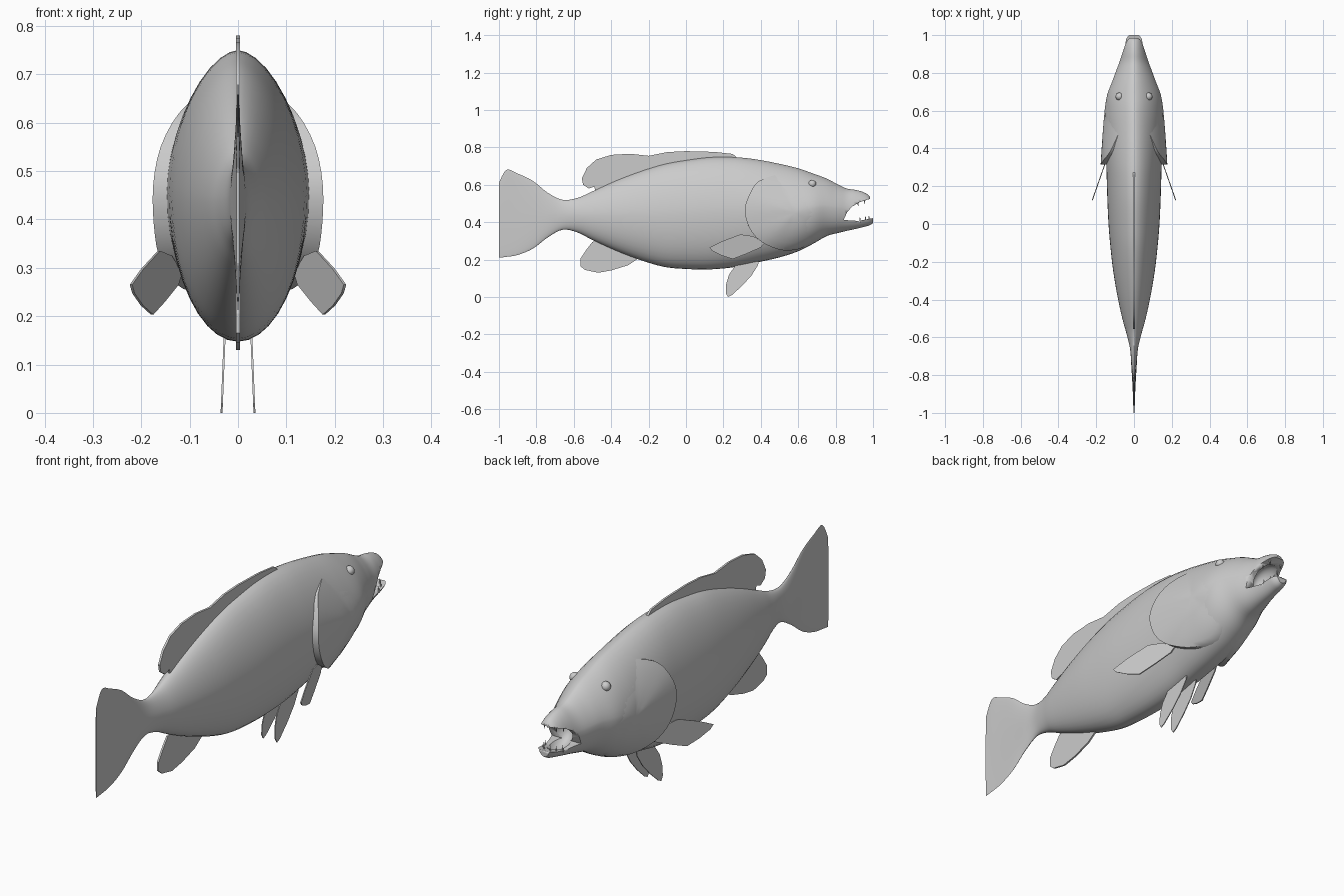
import bpy, bmesh, math
from mathutils import Vector

if "Cube" in bpy.data.objects:
    bpy.data.objects.remove(bpy.data.objects["Cube"])

skin = bpy.data.materials.new("grey_skin")
skin.diffuse_color = (0.6, 0.6, 0.6, 1)
skin.use_nodes = True
skin.node_tree.nodes["Principled BSDF"].inputs["Base Color"].default_value = skin.diffuse_color


def finish(name, bm, angle=40):
    bmesh.ops.recalc_face_normals(bm, faces=bm.faces[:])
    me = bpy.data.meshes.new(name)
    bm.to_mesh(me)
    bm.free()
    ob = bpy.data.objects.new(name, me)
    bpy.context.collection.objects.link(ob)
    me.materials.append(skin)
    bpy.ops.object.select_all(action='DESELECT')
    ob.select_set(True)
    bpy.context.view_layer.objects.active = ob
    bpy.ops.object.shade_smooth_by_angle(angle=math.radians(angle))
    return ob


def plate(name, outline, x_at, thick):
    """Flat fin from a (y, z) outline; x_at gives its sideways position."""
    bm = bmesh.new()
    sides = []
    for s in (-1, 1):
        sides.append([bm.verts.new((x_at(y, z) + s * thick / 2, y, z)) for y, z in outline])
    bm.faces.new(sides[0])
    bm.faces.new(sides[1][::-1])
    n = len(outline)
    for i in range(n):
        j = (i + 1) % n
        bm.faces.new((sides[0][i], sides[0][j], sides[1][j], sides[1][i]))
    return finish(name, bm, 30)


# Body stations: y, bottom z, top z, half width
stations = [
    (-1.0, .21, .61, .003), (-.96, .215, .68, .004), (-.9, .225, .66, .006),
    (-.82, .258, .622, .010), (-.74, .318, .558, .015), (-.66, .36, .52, .021),
    (-.58, .345, .53, .04), (-.5, .305, .565, .062), (-.38, .25, .62, .088),
    (-.25, .20, .67, .11), (-.12, .162, .71, .125), (0, .15, .732, .135),
    (.13, .148, .748, .141), (.26, .16, .748, .145), (.38, .185, .735, .149),
    (.5, .212, .712, .152), (.6, .245, .688, .152), (.68, .285, .66, .143),
    (.75, .325, .634, .117), (.81, .342, .603, .095), (.86, .354, .58, .076),
    (.91, .365, .572, .064), (.95, .375, .56, .057), (.98, .383, .541, .049),
    (1.0, .395, .50, .03)]


def smooth(points, steps=4):
    out = []
    P = [Vector(p) for p in points]
    for i in range(len(P) - 1):
        a, b, c, d = P[max(i - 1, 0)], P[i], P[i + 1], P[min(i + 2, len(P) - 1)]
        for k in range(steps):
            t = k / steps
            out.append(((2 * b) + (c - a) * t + (2 * a - 5 * b + 4 * c - d) * t * t
                        + (3 * b - a - 3 * c + d) * t ** 3) * .5)
    return out + [P[-1]]


rings = smooth(stations)


def power(y, z_up):
    """Cross-section roundness: the upper head is narrower than the cheeks."""
    if not z_up:
        return 2.0
    return 1.75 - .2 * min(max((y - .3) / .3, 0), 1) * (1 if y < .8 else max(0, (.9 - y) / .1))


def half_width(y, z):
    for a, b in zip(rings, rings[1:]):
        if a[0] <= y <= b[0]:
            r = a.lerp(b, (y - a[0]) / (b[0] - a[0]))
            mid, half = (r[1] + r[2]) / 2, (r[2] - r[1]) / 2
            e = power(y, z > mid)
            return r[3] * max(0, 1 - min(1, abs(z - mid) / half) ** e) ** (1 / e)
    return 0


# Body, head and tail as one loft
SEG = 40
bm = bmesh.new()
loops = []
for y, zb, zt, w in rings:
    loop = []
    for k in range(SEG):
        a = 2 * math.pi * k / SEG
        c, s = math.cos(a), math.sin(a)
        e = power(y, s > 0)
        x = math.copysign(abs(c) ** (2 / e), c) * w
        z = (zb + zt) / 2 + math.copysign(abs(s) ** (2 / e), s) * (zt - zb) / 2
        loop.append(bm.verts.new((x, y, z)))
    loops.append(loop)
for A, B in zip(loops, loops[1:]):
    for k in range(SEG):
        j = (k + 1) % SEG
        bm.faces.new((A[k], A[j], B[j], B[k]))
bm.faces.new(loops[0])
bm.faces.new(loops[-1])
body = finish("body", bm)

# Open mouth: a wedge between the jaws and a hollow inside
gape = plate("mouth_cutter", [(.843, .412), (.862, .455), (.89, .485), (.93, .508), (.984, .525),
                              (.984, .62), (1.1, .62), (1.1, .43), (1.0, .422), (.92, .407)],
             lambda y, z: 0, .5)
bm = bmesh.new()
bmesh.ops.create_uvsphere(bm, u_segments=24, v_segments=14, radius=1)
for v in bm.verts:
    v.co = Vector((v.co.x * .047, .895 + v.co.y * .085, .455 + v.co.z * .068))
hollow = finish("hollow_cutter", bm)
for cutter in (gape, hollow):
    mod = body.modifiers.new("cut", 'BOOLEAN')
    mod.operation = 'DIFFERENCE'
    mod.solver = 'EXACT'
    mod.object = cutter
    bpy.ops.object.select_all(action='DESELECT')
    body.select_set(True)
    bpy.context.view_layer.objects.active = body
    bpy.ops.object.modifier_apply(modifier=mod.name)
for cutter in (gape, hollow):
    bpy.data.objects.remove(cutter)

# Middle fins
plate("dorsal_fin", [(.28, .74), (.25, .765), (.15, .776), (0, .78), (-.1, .775), (-.2, .755),
                     (-.3, .766), (-.4, .76), (-.48, .735), (-.53, .69), (-.557, .635),
                     (-.55, .6), (-.52, .58), (-.49, .59), (-.48, .55), (-.4, .58),
                     (-.2, .65), (0, .70), (.2, .72)], lambda y, z: 0, .009)
plate("anal_fin", [(-.44, .31), (-.5, .295), (-.535, .25), (-.565, .205), (-.565, .165),
                   (-.54, .145), (-.47, .13), (-.4, .142), (-.31, .17), (-.25, .21),
                   (-.28, .25), (-.36, .29)], lambda y, z: 0, .008)

# Gill cover outline: y, z, how far it stands off the head
gill = [(.50, .66, -.004), (.39, .62, .012), (.34, .55, .025), (.315, .47, .029),
        (.33, .39, .031), (.37, .325, .034), (.43, .28, .032), (.52, .25, .02),
        (.62, .262, .008), (.70, .33, -.004), (.74, .42, -.004), (.72, .52, -.004),
        (.62, .62, -.004)]
gill = smooth(gill + gill[:1], 3)[:-1]

for side, s in (("right", 1), ("left", -1)):
    # Gill cover with a raised rear rim
    bm = bmesh.new()
    cy, cz, loops = .58, .45, []
    for f in (.2, .4, .6, .8, .92, 1, 1.0001):
        loop = []
        for y, z, off in gill:
            py, pz = cy + (y - cy) * f, cz + (z - cz) * f
            x = half_width(py, pz) + .005 + (off - .005) * f - (.04 if f > 1 else 0)
            loop.append(bm.verts.new((s * x, py, pz)))
        loops.append(loop)
    n = len(gill)
    for A, B in zip(loops, loops[1:]):
        for k in range(n):
            j = (k + 1) % n
            bm.faces.new((A[k], A[j], B[j], B[k]))
    hub = bm.verts.new((s * (half_width(cy, cz) + .005), cy, cz))
    for k in range(n):
        bm.faces.new((hub, loops[0][k], loops[0][(k + 1) % n]))
    back = bm.verts.new((s * .03, cy, cz))
    for k in range(n):
        bm.faces.new((back, loops[-1][(k + 1) % n], loops[-1][k]))
    finish(side + "_gill_cover", bm)

    # Paired fins
    plate(side + "_pectoral_fin", [(.42, .29), (.36, .325), (.29, .335), (.19, .297), (.125, .265),
                                   (.14, .247), (.19, .222), (.25, .203), (.32, .23), (.4, .265)],
          lambda y, z: s * (.265 - .35 * y), .005)
    plate(side + "_pelvic_fin", [(.39, .20), (.385, .17), (.35, .115), (.3, .06), (.245, .01),
                                 (.225, 0), (.213, .02), (.215, .07), (.23, .12), (.265, .17),
                                 (.29, .20)], lambda y, z: s * (.034 - .04 * z), .004)

    # Eye
    bm = bmesh.new()
    bmesh.ops.create_uvsphere(bm, u_segments=16, v_segments=10, radius=.021)
    bmesh.ops.translate(bm, verts=bm.verts[:], vec=(s * (half_width(.675, .605) - .006), .675, .605))
    finish(side + "_eye", bm)

    # Teeth along both jaws
    bm = bmesh.new()
    for x, y, z, up in ((.03, .955, .515, -1), (.04, .92, .503, -1), (.032, .96, .415, 1),
                        (.043, .93, .41, 1), (.015, .978, .418, 1)):
        made = bmesh.ops.create_cone(bm, segments=6, radius1=.005, radius2=0, depth=.03)
        for v in made["verts"]:
            v.co = Vector((s * x + v.co.x, y + v.co.y, z + up * (v.co.z + .007)))
    finish(side + "_teeth", bm)
